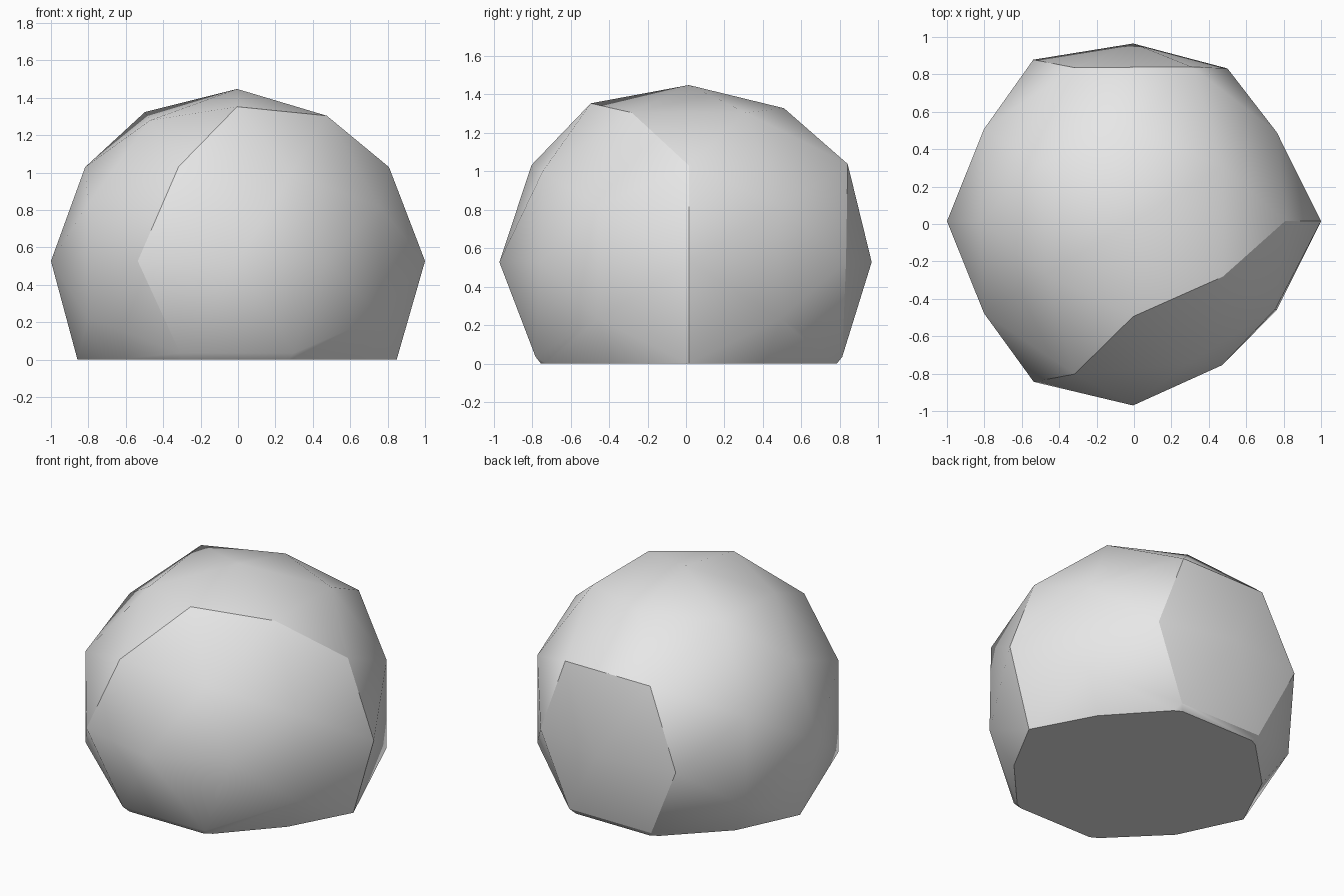
import bpy
import bmesh
from mathutils import Vector

default_cube = bpy.data.objects.get("Cube")
if default_cube:
    bpy.data.objects.remove(default_cube, do_unlink=True)

CENTRE = Vector((-0.005, 0.015, 0.527))
# Unit coordinates of icosahedron corners and of the edge midpoints
SHORT, LONG = 0.526, 0.851
LOW, HALF, HIGH = 0.309, 0.5, 0.809

stone_grey = bpy.data.materials.new("stone_grey")
stone_grey.use_nodes = True
colour = (0.8, 0.8, 0.8, 1)
stone_grey.diffuse_color = colour
stone_grey.node_tree.nodes["Principled BSDF"].inputs["Base Color"].default_value = colour

# Twenty-sided solid with two-fold axes along x, y and z
bm = bmesh.new()
for a in (-SHORT, SHORT):
    for b in (-LONG, LONG):
        for corner in ((0, a, b), (a, b, 0), (b, 0, a)):
            bm.verts.new(corner)
bmesh.ops.convex_hull(bm, input=bm.verts[:])
bmesh.ops.subdivide_edges(bm, edges=bm.edges[:], cuts=1, use_grid_fill=True)
for v in bm.verts:
    v.co.normalize()
bmesh.ops.recalc_face_normals(bm, faces=bm.faces[:])
directions = {v: v.co.copy() for v in bm.verts}


def vertex_at(x, y, z):
    target = Vector((x, y, z)).normalized()
    return max(directions, key=lambda v: directions[v].dot(target))


# Slightly uneven radii
uneven = [
    ((0, 0, 1), 0.92), ((0, 1, 0), 0.95), ((1, 0, 0), 1.005), ((-1, 0, 0), 0.995),
    ((SHORT, LONG, 0), 0.96), ((-SHORT, LONG, 0), 1.015),
    ((-SHORT, -LONG, 0), 1.01), ((SHORT, -LONG, 0), 0.905),
    ((0, -SHORT, LONG), 0.97), ((0, SHORT, LONG), 0.94),
    ((LONG, 0, SHORT), 0.955), ((-LONG, 0, SHORT), 0.955),
    ((LONG, 0, -SHORT), 1.003), ((-LONG, 0, -SHORT), 1.003),
    ((HALF, -LOW, HIGH), 0.96), ((HALF, LOW, HIGH), 0.96),
    ((-HALF, -LOW, HIGH), 0.93), ((LOW, -HIGH, HALF), 0.94),
    ((LOW, HIGH, HALF), 1.02), ((-LOW, HIGH, HALF), 1.015),
    ((-LOW, -HIGH, HALF), 1.01),
    ((HIGH, HALF, LOW), 0.95), ((HIGH, -HALF, LOW), 0.94),
    ((HIGH, HALF, -LOW), 0.95), ((HIGH, -HALF, -LOW), 0.95),
]
radius = {vertex_at(*place): r for place, r in uneven}
for v in bm.verts:
    v.co = CENTRE + directions[v] * radius.get(v, 0.985)

# Hard creases bordering the front patch and the back patch
front_crease = [
    (-LOW, -HIGH, -HALF), (-SHORT, -LONG, 0), (-LOW, -HIGH, HALF),
    (0, -SHORT, LONG), (HALF, -LOW, HIGH), (LONG, 0, SHORT),
    (1, 0, 0), (LONG, 0, -SHORT),
]
back_crease = [
    (LOW, HIGH, -HALF), (SHORT, LONG, 0), (LOW, HIGH, HALF),
    (-LOW, HIGH, HALF), (-SHORT, LONG, 0), (-LOW, HIGH, -HALF),
    (LOW, HIGH, -HALF),
]
for f in bm.faces:
    f.smooth = True
for path in (front_crease, back_crease):
    points = [vertex_at(*p) for p in path]
    for start, end in zip(points, points[1:]):
        edge = bm.edges.get((start, end))
        if edge:
            edge.smooth = False

# Flat base
cut = bmesh.ops.bisect_plane(
    bm, geom=bm.verts[:] + bm.edges[:] + bm.faces[:], dist=0.003,
    plane_co=(0, 0, 0), plane_no=(0, 0, -1), clear_outer=True)
rim = [e for e in bm.edges if e.is_boundary]
bmesh.ops.holes_fill(bm, edges=rim, sides=0)
bmesh.ops.recalc_face_normals(bm, faces=bm.faces[:])
for e in rim:
    e.smooth = False

mesh = bpy.data.meshes.new("faceted_boulder")
bm.to_mesh(mesh)
bm.free()
mesh.materials.append(stone_grey)
boulder = bpy.data.objects.new("faceted_boulder", mesh)
bpy.context.collection.objects.link(boulder)
